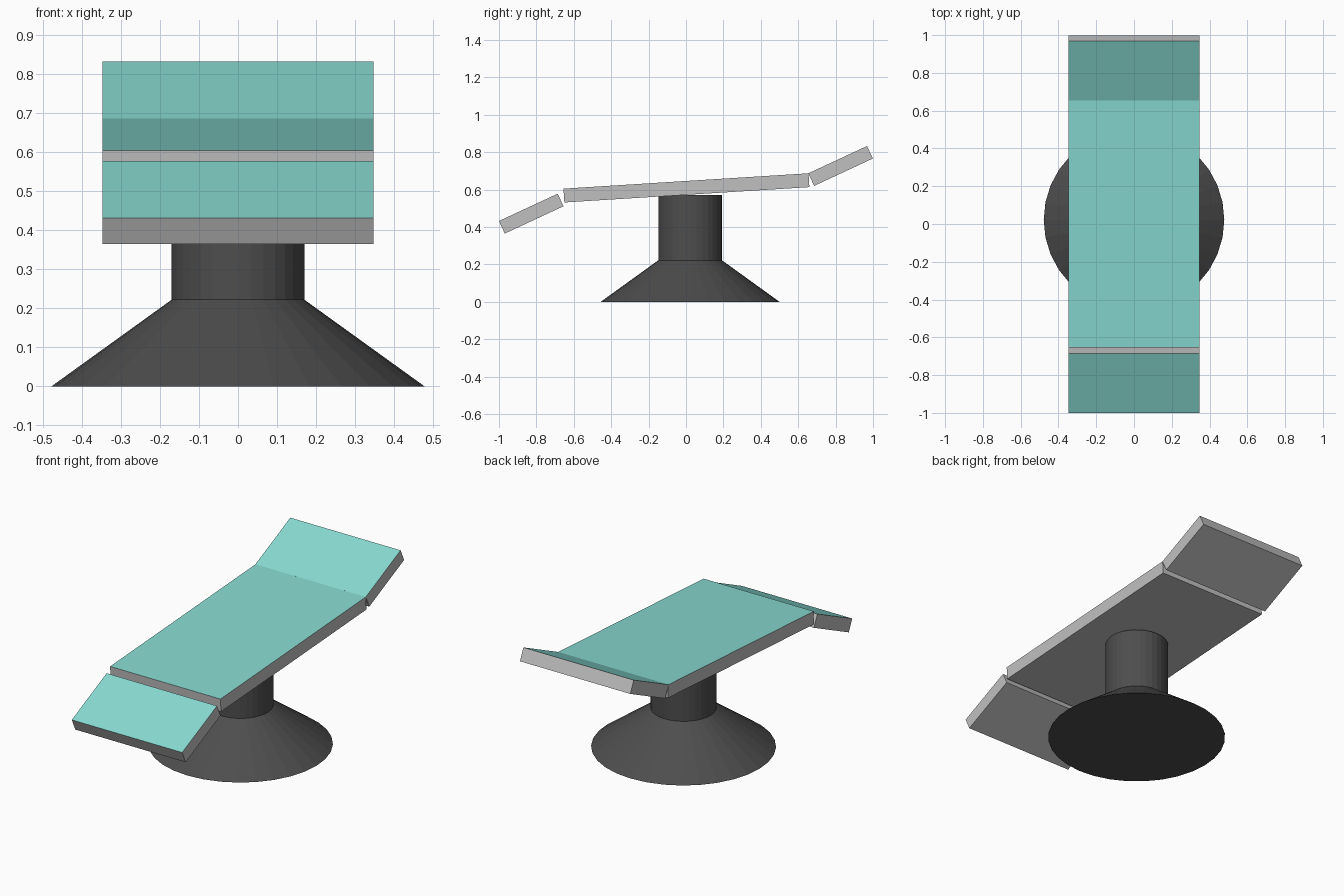
import bpy, bmesh, math
from mathutils import Vector

cube = bpy.data.objects.get("Cube")
if cube:
    bpy.data.objects.remove(cube, do_unlink=True)


def material(name, r, g, b):
    m = bpy.data.materials.new(name)
    m.use_nodes = True
    m.diffuse_color = (r, g, b, 1)
    m.node_tree.nodes["Principled BSDF"].inputs["Base Color"].default_value = (r, g, b, 1)
    return m


teal = material("teal upholstery", 0.24, 0.69, 0.63)
grey = material("light grey frame", 0.53, 0.53, 0.53)
dark = material("dark grey pedestal", 0.075, 0.075, 0.075)


def finish(name, bm, mats):
    bmesh.ops.recalc_face_normals(bm, faces=bm.faces[:])
    mesh = bpy.data.meshes.new(name)
    bm.to_mesh(mesh)
    bm.free()
    for m in mats:
        mesh.materials.append(m)
    obj = bpy.data.objects.new(name, mesh)
    bpy.context.collection.objects.link(obj)
    return obj


def panel(name, front, back, thickness=0.074, half_width=0.348):
    """Tilted slab between its front and back top edges, given as (y, z)."""
    a, b = Vector((0, *front)), Vector((0, *back))
    along = (b - a).normalized()
    down = Vector((0, along.z, -along.y)) * thickness
    bm = bmesh.new()
    profile = [a, b, b + down, a + down]
    face = bm.faces.new([bm.verts.new(p - Vector((half_width, 0, 0))) for p in profile])
    ext = bmesh.ops.extrude_face_region(bm, geom=[face])
    moved = [v for v in ext["geom"] if isinstance(v, bmesh.types.BMVert)]
    bmesh.ops.translate(bm, verts=moved, vec=(2 * half_width, 0, 0))
    bmesh.ops.recalc_face_normals(bm, faces=bm.faces[:])
    # Teal on the padded top only
    for f in bm.faces:
        f.material_index = 0 if f.normal.z > 0.8 else 1
    return finish(name, bm, [teal, grey])


# Padded sections of the couch
panel("seat_section", (-0.655, 0.605), (0.655, 0.687))
panel("foot_section", (-1.0, 0.432), (-0.686, 0.578))
panel("head_section", (0.654, 0.687), (0.968, 0.833))


# Pedestal: flared foot and straight column
def tapered(name, r_low, r_high, z_low, z_high):
    bm = bmesh.new()
    bmesh.ops.create_cone(bm, cap_ends=True, segments=32, radius1=r_low,
                          radius2=r_high, depth=z_high - z_low)
    obj = finish(name, bm, [dark])
    obj.location = (0, 0.022, (z_low + z_high) / 2)
    return obj


tapered("pedestal_foot", 0.478, 0.17, 0, 0.222)
tapered("pedestal_column", 0.17, 0.17, 0.222, 0.572)
